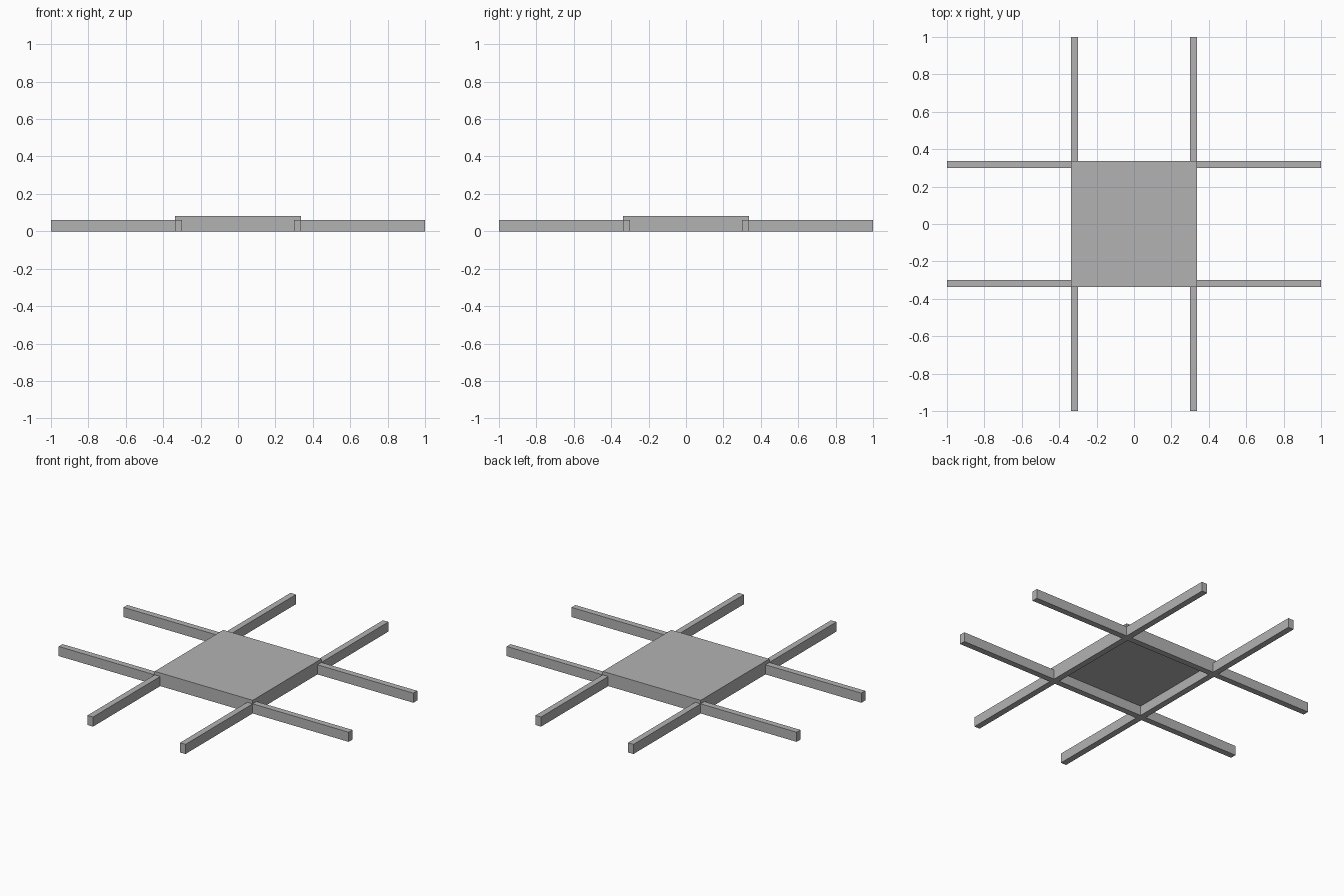
import bpy

# Remove the default cube
cube = bpy.data.objects.get("Cube")
if cube:
    bpy.data.objects.remove(cube, do_unlink=True)

# Single grey material
grey = bpy.data.materials.new("plain grey")
grey.use_nodes = True
colour = (0.45, 0.45, 0.45, 1)
grey.diffuse_color = colour
grey.node_tree.nodes["Principled BSDF"].inputs["Base Color"].default_value = colour

HALF = 0.338        # half width of the square deck
BEAM_W = 0.038
BEAM_H = 0.06
TOP = 0.082


def box(name, size, centre):
    bpy.ops.mesh.primitive_cube_add(size=1, location=centre)
    obj = bpy.context.object
    obj.name = name
    obj.scale = size
    bpy.ops.object.transform_apply(location=False, rotation=False, scale=True)
    obj.data.materials.append(grey)
    return obj


# Thin deck resting on the beams
box("deck", (2 * HALF, 2 * HALF, TOP - BEAM_H), (0, 0, (TOP + BEAM_H) / 2))

# Two pairs of crossing beams flush with the deck edges
offset = HALF - BEAM_W / 2
for side, across, along in ((-1, "front", "right"), (1, "back", "left")):
    box(across + "_beam", (2, BEAM_W, BEAM_H), (0, side * offset, BEAM_H / 2))
    box(along + "_beam", (BEAM_W, 2, BEAM_H), (side * offset, 0, BEAM_H / 2))
